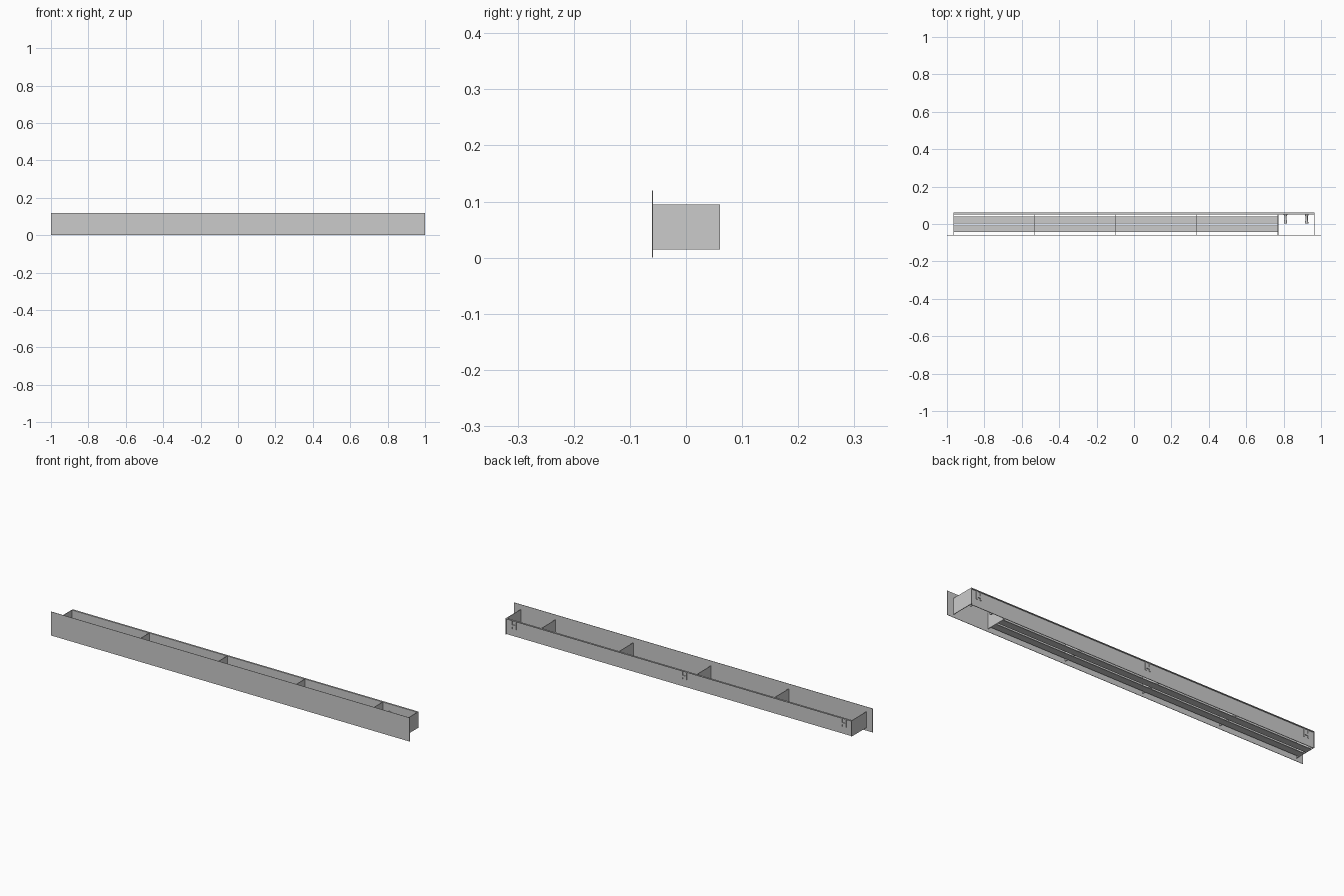
import bpy, bmesh, math
from mathutils import Matrix, Vector

if "Cube" in bpy.data.objects:
    bpy.data.objects.remove(bpy.data.objects["Cube"])


def box(name, x0, x1, y0, y1, z0, z1):
    bm = bmesh.new()
    size = Matrix.Diagonal((x1 - x0, y1 - y0, z1 - z0, 1))
    mid = Matrix.Translation(((x0 + x1) / 2, (y0 + y1) / 2, (z0 + z1) / 2))
    bmesh.ops.create_cube(bm, size=1, matrix=mid @ size)
    me = bpy.data.meshes.new(name)
    bm.to_mesh(me)
    bm.free()
    ob = bpy.data.objects.new(name, me)
    bpy.context.collection.objects.link(ob)
    return ob


def peg(name, x, z, profile, sides=16):
    """Turned peg: (y, radius) profile spun around the y axis."""
    bm = bmesh.new()
    pts = [bm.verts.new((x + r, y, z)) for y, r in profile]
    edges = [bm.edges.new(p) for p in zip(pts, pts[1:])]
    bmesh.ops.spin(bm, geom=pts + edges, cent=(x, 0, z), axis=(0, 1, 0),
                   angle=math.tau, steps=sides)
    bmesh.ops.remove_doubles(bm, verts=bm.verts, dist=1e-5)
    bmesh.ops.recalc_face_normals(bm, faces=bm.faces)
    me = bpy.data.meshes.new(name)
    bm.to_mesh(me)
    bm.free()
    ob = bpy.data.objects.new(name, me)
    bpy.context.collection.objects.link(ob)
    bpy.ops.object.select_all(action='DESELECT')
    ob.select_set(True)
    bpy.context.view_layer.objects.active = ob
    bpy.ops.object.shade_smooth_by_angle(angle=math.radians(35))


T = 0.003                      # sheet thickness
Z0, Z1 = 0.015, 0.095          # tray bottom and top
END, BACK = 0.965, 0.052       # tray half length, inner back face
KEY = 0.77                     # start of the open key compartment

# Wide front panel
box("front_panel", -1, 1, -0.061, -0.059, 0, 0.12)

# Back wall with its rearward top lip
box("back_wall", -END, END, BACK, BACK + T, Z0, Z1)
box("back_top_lip", -END, END, BACK + T, 0.061, Z1 - T, Z1)

# End walls
box("end_wall_left", -END, -END + T, -0.059, 0.061, Z0, Z1)
box("end_wall_right", END - T, END, -0.059, 0.061, Z0, Z1)

# Four dividers, evenly spaced along the tray
step = (KEY + END) / 4
for i in range(1, 5):
    x = -END + i * step
    box(f"divider_{i}", x - T / 2, x + T / 2, -0.059, BACK, Z0, Z1)

# Two floor slats
for name, y in (("floor_slat_front", -0.025), ("floor_slat_back", 0.022)):
    box(name, -END + T, KEY, y - 0.018, y + 0.018, Z0, Z0 + T)

# Key pegs with flared base and tip
profile = [(BACK, 0), (BACK, 0.010), (0.047, 0.009), (0.041, 0.006),
           (0.020, 0.006), (0.010, 0.009), (0.004, 0.009), (0.002, 0.006),
           (0.002, 0)]
for i, x in enumerate((0.81, 0.923)):
    peg(f"key_peg_{i + 1}", x, 0.05, profile)

# Three hanging brackets on the back: two legs and a bridge
for i, x in enumerate((-0.92, -0.03, 0.92)):
    y0, y1 = BACK + T, 0.059
    for side in (-1, 1):
        c = x + side * 0.011
        box(f"hanger_{i + 1}_leg", c - 0.003, c + 0.003, y0, y1, 0.052, Z1 - T)
    box(f"hanger_{i + 1}_bridge", x - 0.008, x + 0.008, y0, y1, 0.062, 0.072)
